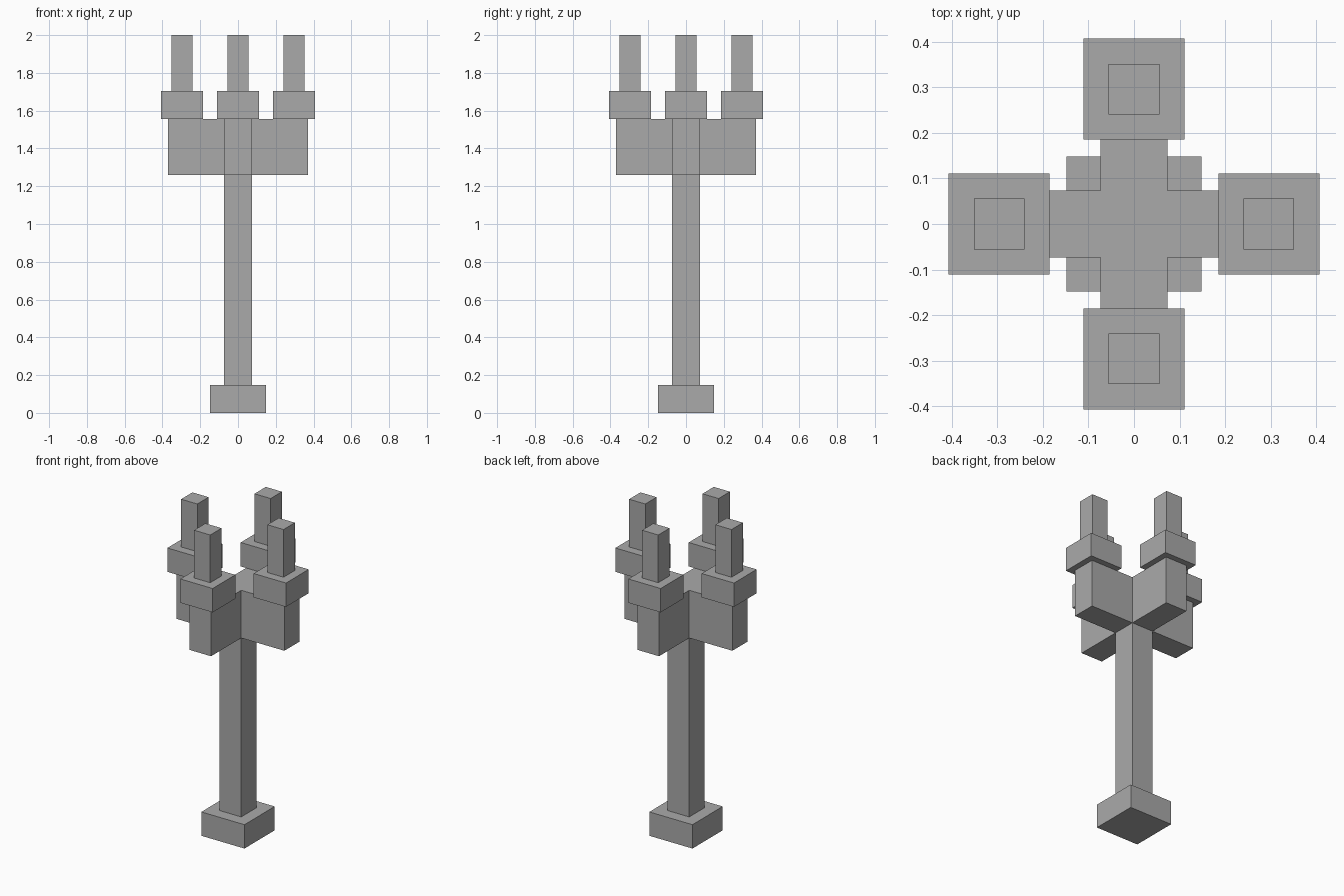
import bpy
import math
from mathutils import Matrix, Vector

if "Cube" in bpy.data.objects:
    bpy.data.objects.remove(bpy.data.objects["Cube"])

U = 2 / 27  # one module; the whole stand is 27 modules tall

grey = bpy.data.materials.new("plain_grey")
grey.diffuse_color = (0.4, 0.4, 0.4, 1)
grey.use_nodes = True
grey.node_tree.nodes["Principled BSDF"].inputs["Base Color"].default_value = grey.diffuse_color


def block(name, x, half_x, half_y, z0, z1, angle=0):
    """Box given in modules, centred at x, then turned about the z axis."""
    bpy.ops.mesh.primitive_cube_add(size=2)
    ob = bpy.context.object
    ob.name = name
    ob.data.transform(
        Matrix.Rotation(angle, 4, 'Z')
        @ Matrix.Translation(Vector((x, 0, (z0 + z1) / 2)) * U)
        @ Matrix.Diagonal((half_x * U, half_y * U, (z1 - z0) / 2 * U, 1)))
    ob.data.materials.append(grey)
    return ob


# Foot and central post
block("base", 0, 2, 2, 0, 2)
block("post", 0, 1, 1, 2, 21)

# Four arms, each carrying a cup and a candle
for i, side in enumerate(("right", "back", "left", "front")):
    a = i * math.pi / 2
    block(side + "_arm", 3, 2, 1, 17, 21, a)
    block(side + "_cup", 4, 1.5, 1.5, 21, 23, a)
    block(side + "_candle", 4, 0.75, 0.75, 23, 27, a)
